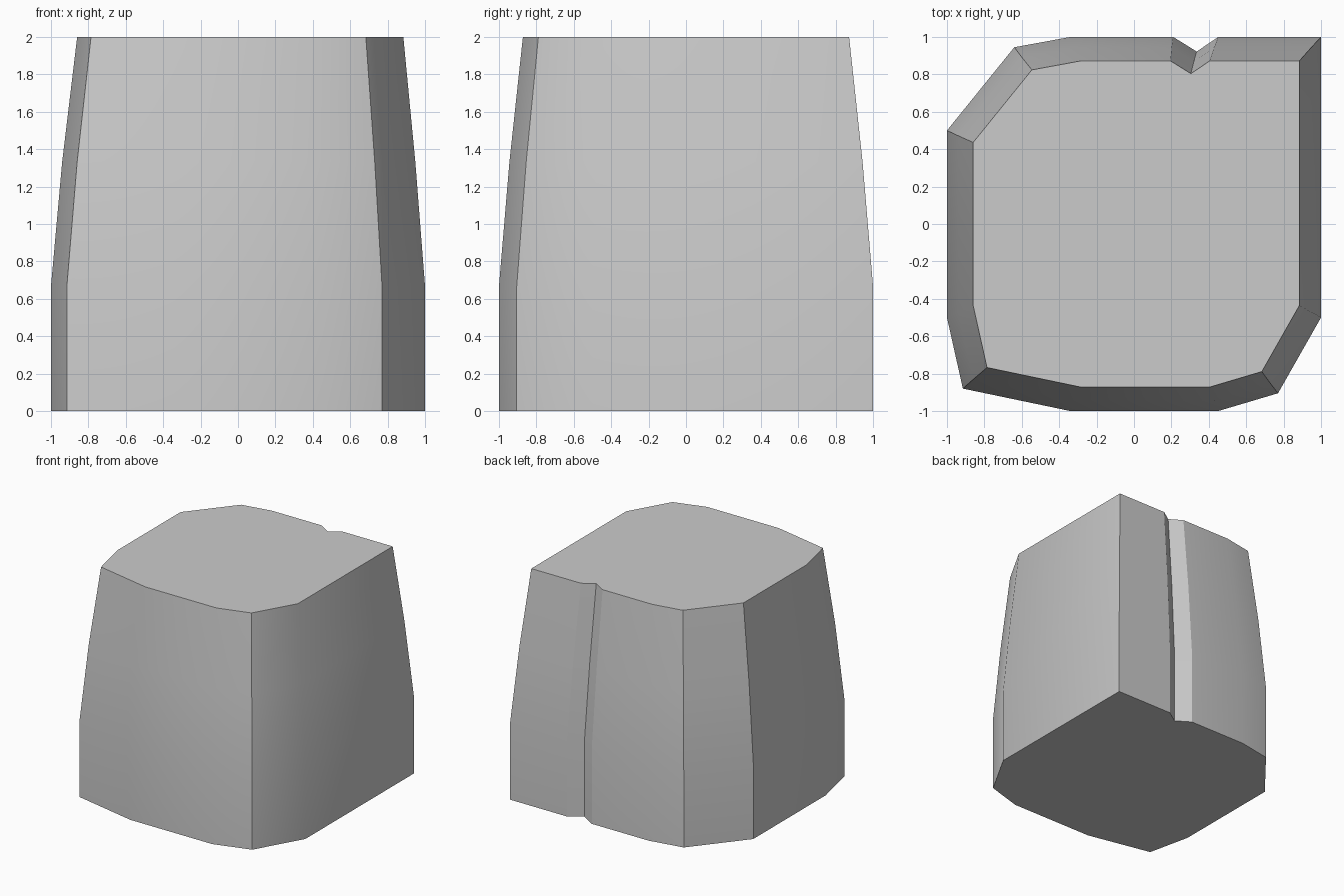
import bpy, bmesh

if "Cube" in bpy.data.objects:
    bpy.data.objects.remove(bpy.data.objects["Cube"])

# Footprint of the block, with the V groove in the back edge
outline = [(1, 1), (0.45, 1), (0.335, 0.922), (0.21, 1), (-0.34, 1),
           (-0.64, 0.945), (-1, 0.5), (-1, -0.5), (-0.915, -0.88),
           (-0.34, -1), (0.45, -1), (0.77, -0.905), (1, -0.5)]
# Height, scale and sideways shift of each ring
levels = [(0, 1, 0), (0.667, 1, 0), (1.333, 0.944, 0.004), (2, 0.872, 0.012)]

# Tapered block: stack the rings and join them with side faces
bm = bmesh.new()
rings = [[bm.verts.new((x * s + dx, y * s, z)) for x, y in outline]
         for z, s, dx in levels]
n = len(outline)
for low, high in zip(rings, rings[1:]):
    for i in range(n):
        j = (i + 1) % n
        bm.faces.new((low[i], low[j], high[j], high[i]))

# Flat base and top
bm.faces.new(rings[0][::-1])
bm.faces.new(rings[-1])
bmesh.ops.recalc_face_normals(bm, faces=bm.faces)

mesh = bpy.data.meshes.new("grooved_block")
bm.to_mesh(mesh)
bm.free()
block = bpy.data.objects.new("grooved_block", mesh)
bpy.context.collection.objects.link(block)

# Smooth the gentle bends, keep the corners crisp
bpy.context.view_layer.objects.active = block
block.select_set(True)
bpy.ops.object.shade_smooth_by_angle(angle=0.55)
